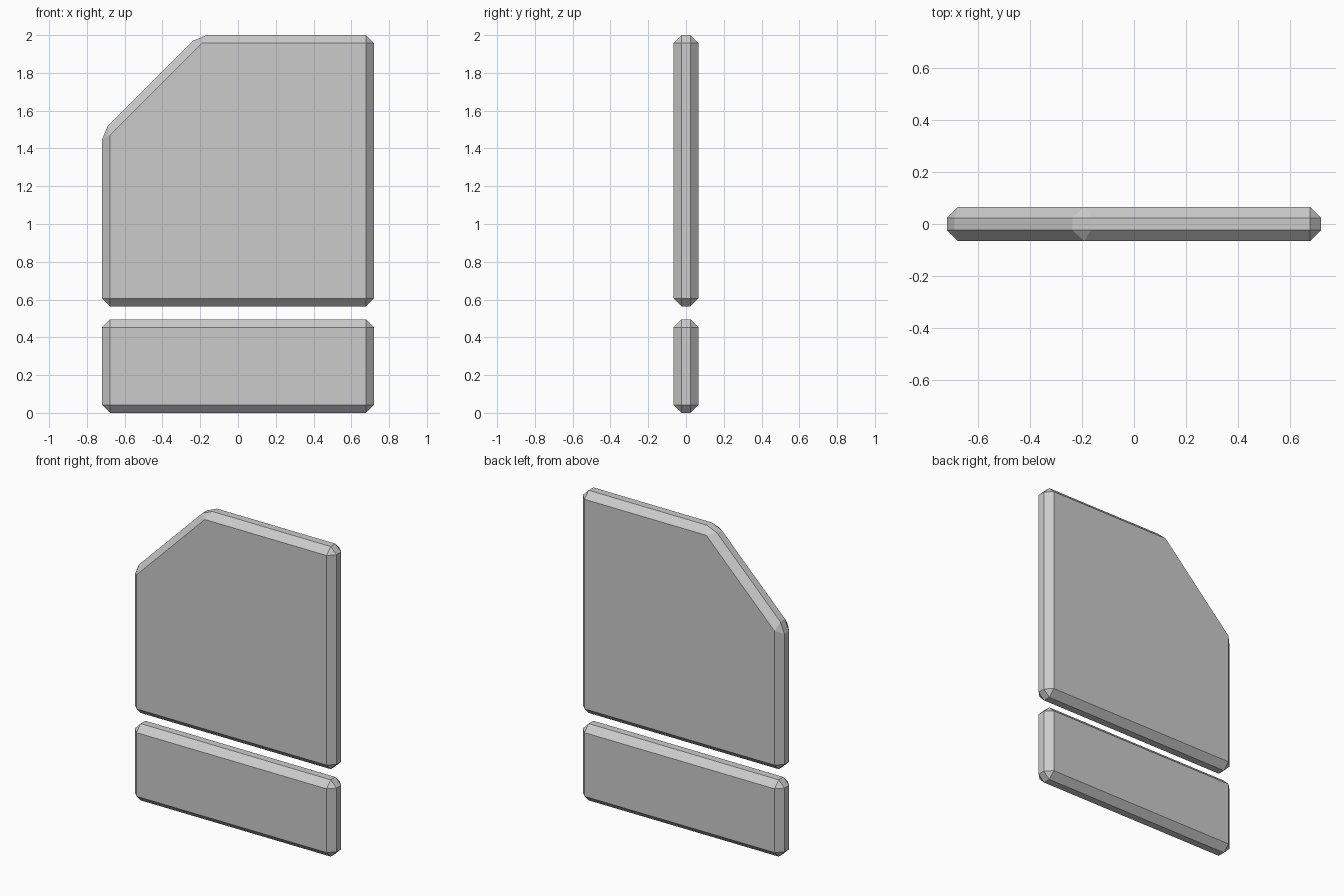
import bpy
import bmesh

if "Cube" in bpy.data.objects:
    bpy.data.objects.remove(bpy.data.objects["Cube"])

HALF_W, HALF_T, BEVEL = 0.72, 0.066, 0.042


def plate(name, outline):
    """Extrude an x-z outline through the thickness and chamfer every edge."""
    bm = bmesh.new()
    face = bm.faces.new([bm.verts.new((x, -HALF_T, z)) for x, z in outline])
    ext = bmesh.ops.extrude_face_region(bm, geom=[face], use_keep_orig=True)
    moved = [v for v in ext["geom"] if isinstance(v, bmesh.types.BMVert)]
    bmesh.ops.translate(bm, verts=moved, vec=(0, 2 * HALF_T, 0))
    bmesh.ops.recalc_face_normals(bm, faces=bm.faces)
    mesh = bpy.data.meshes.new(name)
    bm.to_mesh(mesh)
    bm.free()
    obj = bpy.data.objects.new(name, mesh)
    bpy.context.collection.objects.link(obj)
    mod = obj.modifiers.new("chamfer", "BEVEL")
    mod.width = BEVEL
    mod.segments = 1
    mod.limit_method = "ANGLE"
    return obj


# Lower rectangular plate
plate("lower_plate", [(-HALF_W, 0), (HALF_W, 0), (HALF_W, 0.495), (-HALF_W, 0.495)])

# Upper plate with the top left corner cut at 45 degrees
plate("upper_plate", [(-HALF_W, 0.564), (HALF_W, 0.564), (HALF_W, 2.0),
                      (-0.208, 2.0), (-HALF_W, 1.488)])
